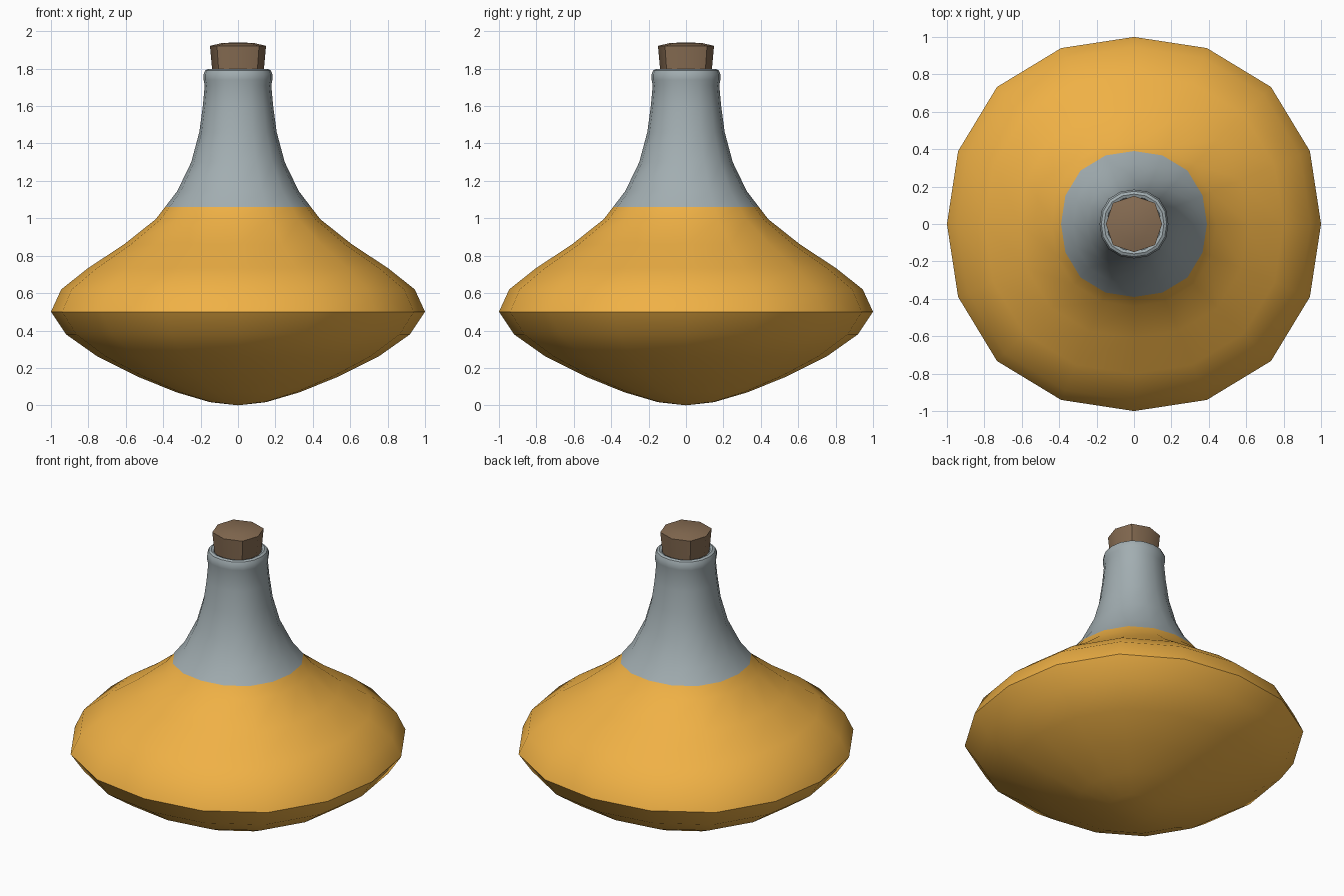
import bpy, bmesh, math

if "Cube" in bpy.data.objects:
    bpy.data.objects.remove(bpy.data.objects["Cube"])


def material(name, rgb):
    m = bpy.data.materials.new(name)
    m.diffuse_color = (*rgb, 1)
    m.use_nodes = True
    m.node_tree.nodes["Principled BSDF"].inputs["Base Color"].default_value = m.diffuse_color
    return m


def lathe(name, profile, sides, square, mats, split=None):
    """Revolve (r, z) points; 'square' pushes the diagonals out slightly."""
    bm = bmesh.new()
    rings = []
    for r, z in profile:
        if r == 0:
            rings.append([bm.verts.new((0, 0, z))] * sides)
            continue
        ring = []
        for i in range(sides):
            a = 2 * math.pi * i / sides
            k = r * (1 + square * (1 - math.cos(4 * a)))
            ring.append(bm.verts.new((k * math.cos(a), k * math.sin(a), z)))
        rings.append(ring)
    for j in range(len(rings) - 1):
        lo, hi = rings[j], rings[j + 1]
        for i in range(sides):
            n = (i + 1) % sides
            loop = list(dict.fromkeys((lo[i], lo[n], hi[n], hi[i])))
            f = bm.faces.new(loop)
            if split is not None and j >= split:
                f.material_index = 1
    me = bpy.data.meshes.new(name)
    bm.to_mesh(me)
    bm.free()
    ob = bpy.data.objects.new(name, me)
    bpy.context.collection.objects.link(ob)
    for m in mats:
        me.materials.append(m)
    bpy.ops.object.select_all(action='DESELECT')
    ob.select_set(True)
    bpy.context.view_layer.objects.active = ob
    bpy.ops.object.shade_smooth_by_angle(angle=math.radians(40))
    return ob


amber = material("amber_liquid", (0.87, 0.44, 0.06))
glass = material("grey_glass", (0.36, 0.42, 0.44))
cork_mat = material("cork_brown", (0.24, 0.15, 0.085))

# Bottle: amber bowl with a creased rim, then the grey neck and rolled lip
bowl = [(0, 0), (0.15, 0.017), (0.33, 0.07), (0.54, 0.155), (0.75, 0.26),
        (0.92, 0.38), (1.0, 0.5), (0.945, 0.62), (0.8, 0.735),
        (0.61, 0.86), (0.44, 0.995)]
neck = [(0.39, 1.06), (0.325, 1.145), (0.25, 1.30), (0.207, 1.46),
        (0.188, 1.60), (0.178, 1.71), (0.184, 1.74), (0.184, 1.77),
        (0.175, 1.791), (0.16, 1.798), (0.145, 1.792), (0.137, 1.775),
        (0.135, 1.70)]
lathe("bottle", bowl + neck, 16, 0.018, [amber, glass], split=len(bowl))

# Cork: tapered eight-sided plug with a slightly domed top
cork = [(0, 1.68), (0.128, 1.68), (0.15, 1.922), (0.085, 1.937), (0, 1.941)]
lathe("cork", cork, 8, 0.03, [cork_mat])
